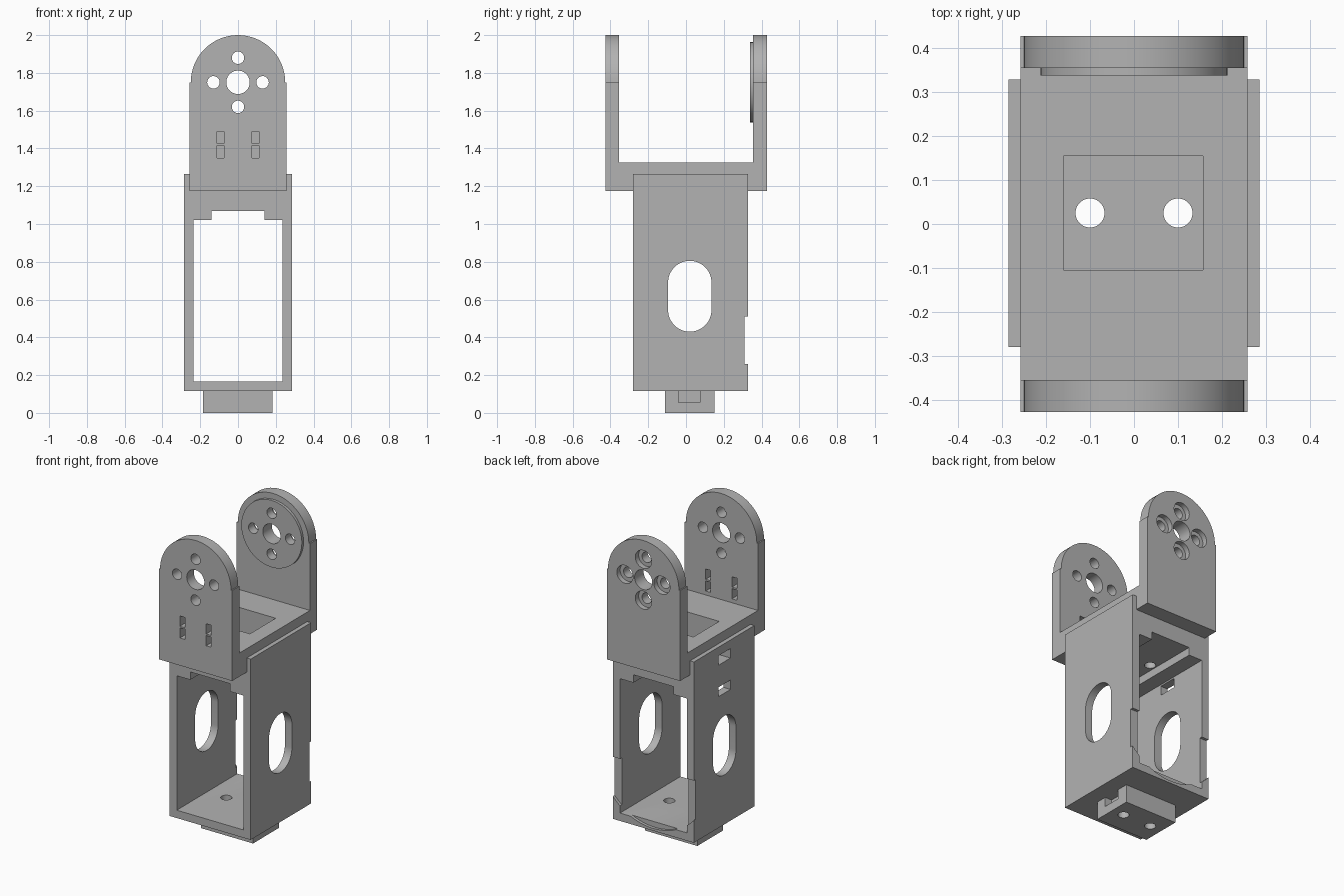
import bpy, bmesh
from math import sin, cos, pi, radians

cube = bpy.data.objects.get("Cube")
if cube:
    bpy.data.objects.remove(cube, do_unlink=True)

GREY = (0.45, 0.45, 0.45, 1)
mat = bpy.data.materials.new("matte_grey")
mat.use_nodes = True
mat.diffuse_color = GREY
mat.node_tree.nodes["Principled BSDF"].inputs["Base Color"].default_value = GREY


def prism(name, pts, axis, a, b):
    """Extrude a 2D profile along an axis from a to b."""
    place = {"X": lambda u, v, w: (w, u, v),
             "Y": lambda u, v, w: (u, w, v),
             "Z": lambda u, v, w: (u, v, w)}[axis]
    bm = bmesh.new()
    lo = [bm.verts.new(place(u, v, a)) for u, v in pts]
    hi = [bm.verts.new(place(u, v, b)) for u, v in pts]
    bm.faces.new(lo)
    bm.faces.new(hi)
    n = len(pts)
    for i in range(n):
        j = (i + 1) % n
        bm.faces.new((lo[i], lo[j], hi[j], hi[i]))
    bmesh.ops.recalc_face_normals(bm, faces=bm.faces)
    mesh = bpy.data.meshes.new(name)
    bm.to_mesh(mesh)
    bm.free()
    mesh.materials.append(mat)
    ob = bpy.data.objects.new(name, mesh)
    bpy.context.collection.objects.link(ob)
    return ob


def rect(u0, u1, v0, v1):
    return [(u0, v0), (u1, v0), (u1, v1), (u0, v1)]


def arc(u, v, r, start=0.0, end=pi, steps=32):
    return [(u + r * cos(start + (end - start) * i / steps),
             v + r * sin(start + (end - start) * i / steps)) for i in range(steps + 1)]


def circle(u, v, r):
    return arc(u, v, r, 0, 2 * pi, 40)[:-1]


def cut(ob, pts, axis, a, b):
    """Subtract an extruded profile from a part."""
    cutter = prism("cutter", pts, axis, a, b)
    cutter.hide_render = True
    mod = ob.modifiers.new("cut", "BOOLEAN")
    mod.operation = "DIFFERENCE"
    mod.solver = "EXACT"
    mod.object = cutter
    bpy.ops.object.select_all(action="DESELECT")
    bpy.context.view_layer.objects.active = ob
    ob.select_set(True)
    bpy.ops.object.modifier_apply(modifier=mod.name)
    bpy.data.objects.remove(cutter, do_unlink=True)


BOLTS = [(-0.1, 0.025), (0.1, 0.025)]
POCKET = rect(-0.16, 0.157, -0.105, 0.155)
HUB = 1.75

# Hollow housing, open at front and back, with a notched ceiling
housing = prism("housing", rect(-0.285, 0.285, 0.115, 1.265), "Y", -0.28, 0.328)
cut(housing, [(-0.235, 0.165), (0.235, 0.165), (0.235, 1.02), (0.14, 1.02),
              (0.14, 1.07), (-0.14, 1.07), (-0.14, 1.02), (-0.235, 1.02)], "Y", -0.5, 0.5)
# Oval windows through both side walls
cut(housing, arc(0.02, 0.69, 0.115) + arc(0.02, 0.545, 0.115, pi, 2 * pi), "X", -0.5, 0.5)
# Deep socket in the top, with cable slots in one wall
cut(housing, POCKET, "Z", 1.12, 1.4)
cut(housing, rect(-0.04, 0.08, 1.15, 1.21), "X", -0.4, -0.1)
cut(housing, rect(-0.04, 0.08, 0.95, 1.01), "X", -0.4, -0.2)
# Shallow curved relief in the rear lip
cut(housing, arc(0, 0.51, 0.38, pi, 2 * pi, 48), "Y", 0.31, 0.4)

# Saddle plate lying over the housing, with lips down its front and back
saddle = prism("saddle", [(-0.355, 1.175), (-0.28, 1.175), (-0.28, 1.265), (0.328, 1.265),
                          (0.328, 1.175), (0.355, 1.175), (0.355, 1.325), (-0.355, 1.325)],
               "X", -0.258, 0.258)
cut(saddle, POCKET, "Z", 1.1, 1.5)

# Plug under the housing, with a latch recess in its side
plug = prism("plug", rect(-0.185, 0.183, -0.11, 0.15), "Z", 0, 0.115)
cut(plug, rect(-0.04, 0.075, 0.055, 0.2), "X", 0.135, 0.3)

# Bolt holes run through the socket floor, the base and the plug
for part in (housing, plug):
    for x, y in BOLTS:
        cut(part, circle(x, y, 0.033), "Z", -0.1, 1.5)

# Upright ears and the round hub pad
ear_profile = [(-0.258, 1.175), (0.258, 1.175), (0.258, HUB)] + arc(0, HUB, 0.25) + [(-0.258, HUB)]
front_ear = prism("front_ear", ear_profile, "Y", -0.427, -0.355)
back_ear = prism("back_ear", ear_profile, "Y", 0.355, 0.428)
hub_pad = prism("hub_pad", circle(0, HUB, 0.213), "Y", 0.338, 0.355)

# Centre hole and four screw holes
SCREWS = [(0.13 * cos(k * pi / 2), HUB + 0.13 * sin(k * pi / 2)) for k in range(4)]
for part in (front_ear, back_ear, hub_pad):
    cut(part, circle(0, HUB, 0.062), "Y", -0.6, 0.6)
    for x, z in SCREWS:
        cut(part, circle(x, z, 0.033), "Y", -0.6, 0.6)

# Counterbores on the outside of the back ear
for x, z in SCREWS:
    cut(back_ear, circle(x, z, 0.057), "Y", 0.395, 0.5)

# Paired strap slots in the front ear
for x in (-0.0925, 0.0925):
    for z in (1.35, 1.425):
        cut(front_ear, rect(x - 0.0175, x + 0.0175, z, z + 0.065), "Y", -0.5, -0.3)

for part in (housing, saddle, plug, front_ear, back_ear, hub_pad):
    bpy.ops.object.select_all(action="DESELECT")
    bpy.context.view_layer.objects.active = part
    part.select_set(True)
    bpy.ops.object.shade_smooth_by_angle(angle=radians(30))
